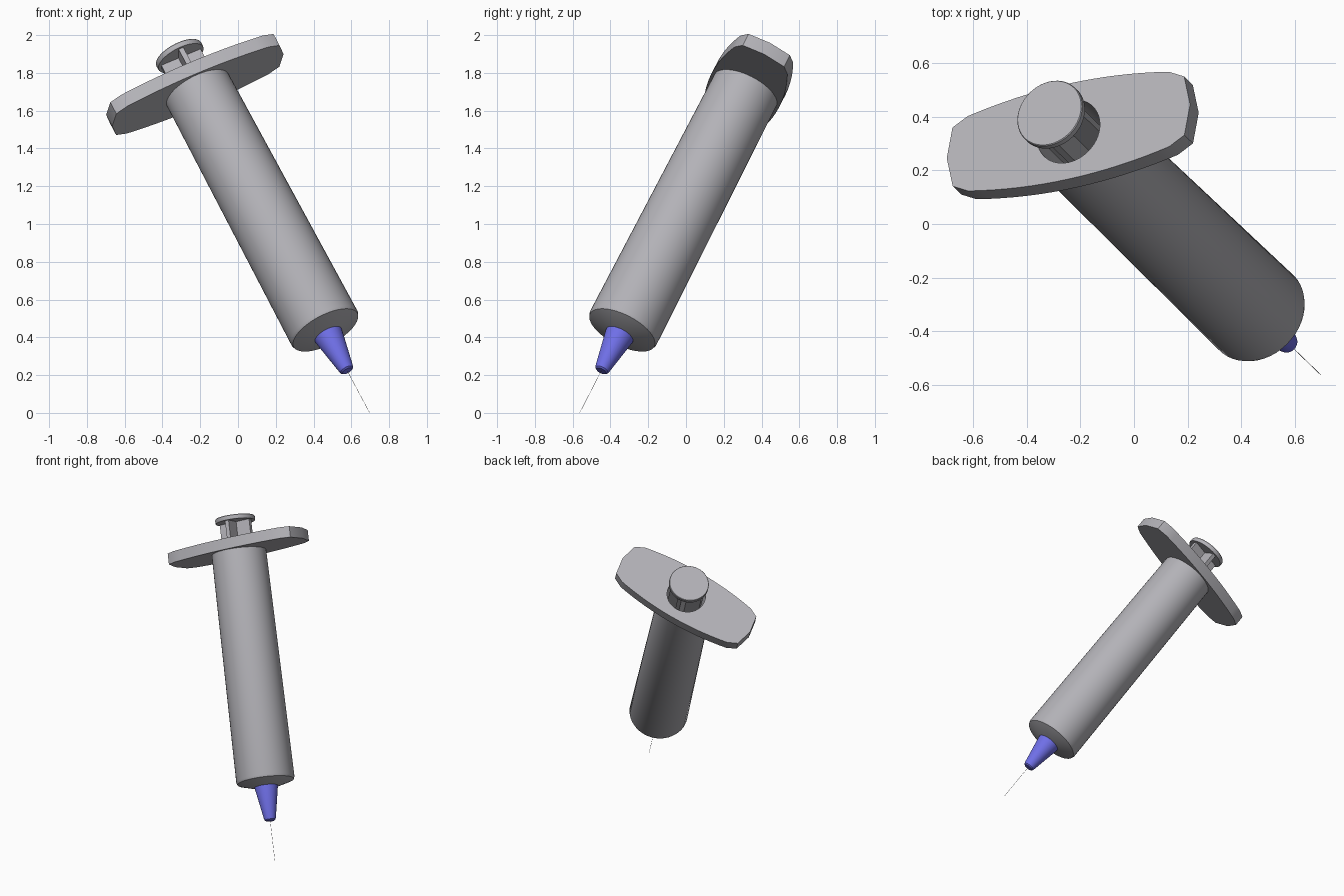
import bpy, bmesh, math
from mathutils import Matrix, Vector

if "Cube" in bpy.data.objects:
    bpy.data.objects.remove(bpy.data.objects["Cube"])

# Tilted frame: local z runs from needle point up to the thumb disc, local x along the finger flange
d = Vector((-0.428, 0.413, 0.804)).normalized()
u = Vector((0.904, 0.199, 0.378))
u = (u - d * u.dot(d)).normalized()
v = d.cross(u)
FRAME = Matrix((u, v, d)).transposed().to_4x4()
FRAME.translation = (0.697, -0.563, 0.0)


def material(name, color):
    m = bpy.data.materials.new(name)
    m.diffuse_color = (*color, 1)
    m.use_nodes = True
    m.node_tree.nodes["Principled BSDF"].inputs["Base Color"].default_value = m.diffuse_color
    return m


grey = material("grey plastic", (0.45, 0.445, 0.475))
blue = material("blue plastic", (0.16, 0.16, 0.80))


def finish(name, bm, mat):
    bmesh.ops.remove_doubles(bm, verts=bm.verts[:], dist=1e-5)
    bmesh.ops.recalc_face_normals(bm, faces=bm.faces[:])
    me = bpy.data.meshes.new(name)
    bm.to_mesh(me)
    bm.free()
    me.materials.append(mat)
    ob = bpy.data.objects.new(name, me)
    bpy.context.collection.objects.link(ob)
    ob.matrix_world = FRAME
    bpy.ops.object.select_all(action='DESELECT')
    ob.select_set(True)
    bpy.context.view_layer.objects.active = ob
    bpy.ops.object.shade_smooth_by_angle(angle=math.radians(30))
    return ob


def lathe(name, profile, mat, steps=48):
    """Spin (radius, height) points around the long axis."""
    bm = bmesh.new()
    vs = [bm.verts.new((r, 0, z)) for r, z in profile]
    es = [bm.edges.new(p) for p in zip(vs, vs[1:])]
    bmesh.ops.spin(bm, geom=vs + es, cent=(0, 0, 0), axis=(0, 0, 1),
                   angle=2 * math.pi, steps=steps, use_duplicate=False)
    return finish(name, bm, mat)


def plate(name, loops, z0, z1, mat):
    """Flat plate from an outline and optional hole loops."""
    bm = bmesh.new()
    edges = []
    for loop in loops:
        vs = [bm.verts.new((x, y, z0)) for x, y in loop]
        edges += [bm.edges.new((vs[i - 1], vs[i])) for i in range(len(vs))]
    bmesh.ops.triangle_fill(bm, edges=edges, use_beauty=True, normal=(0, 0, 1))
    ext = bmesh.ops.extrude_face_region(bm, geom=bm.faces[:], use_keep_orig=True)
    top = [g for g in ext["geom"] if isinstance(g, bmesh.types.BMVert)]
    bmesh.ops.translate(bm, verts=top, vec=(0, 0, z1 - z0))
    return finish(name, bm, mat)


# Hollow barrel, slightly wider at the bottom, with a shallow conical end
lathe("barrel", [(0.13, 2.13), (0.184, 2.13), (0.197, 0.56), (0.191, 0.545),
                 (0.09, 0.512), (0, 0.51), (0, 0.56), (0.13, 0.56), (0.13, 2.13)], grey)

# Finger flange: bowed long sides, clipped ends, round hole
N = 16
side = []
for i in range(N + 1):
    a = 0.415 - 0.83 * i / N
    side.append((a, 0.157 + 0.043 * (1 - (a / 0.415) ** 2)))
half = [(0.502, 0.0), (0.478, 0.123)] + side + [(-0.478, 0.123)]
outline = half + [(-x, -y) for x, y in half]
hole = [(0.13 * math.cos(2 * math.pi * i / 48), 0.13 * math.sin(2 * math.pi * i / 48))
        for i in range(48)]
plate("finger_flange", [outline, hole], 2.125, 2.2, grey)

# Plunger: cross-shaped rod, thumb disc and piston
w, r = 0.014, 0.115
quarter = [(w, w), (w, r), (-w, r)]
cross = []
for k in range(4):
    c, s = round(math.cos(k * math.pi / 2)), round(math.sin(k * math.pi / 2))
    cross += [(x * c - y * s, x * s + y * c) for x, y in quarter]
plate("plunger_rod", [cross], 0.66, 2.34, grey)
lathe("thumb_disc", [(0, 2.335), (0.132, 2.335), (0.134, 2.34), (0.134, 2.362),
                     (0.131, 2.366), (0, 2.366)], grey)
lathe("piston", [(0, 0.57), (0.127, 0.57), (0.127, 0.66), (0, 0.66)], grey)

# Tapered nozzle and hair-thin needle
lathe("nozzle", [(0, 0.52), (0.079, 0.52), (0.078, 0.505), (0.041, 0.297),
                 (0.037, 0.283), (0.028, 0.276), (0, 0.276)], blue, 32)
lathe("needle", [(0, 0.29), (0.001, 0.29), (0.001, 0.001), (0, 0.0)], grey, 8)
